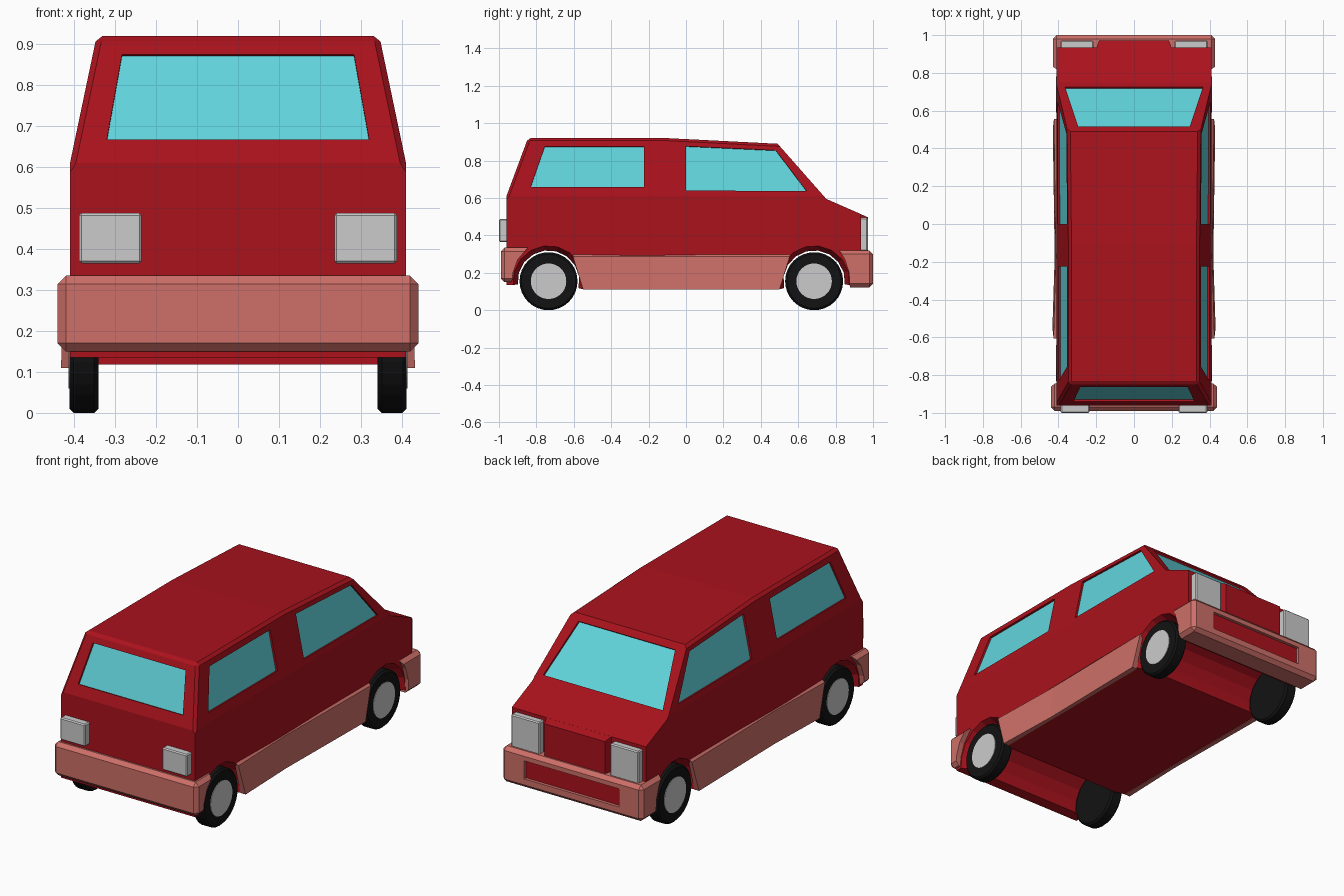
import bpy, bmesh
from math import sin, cos, radians, pi
from mathutils import Vector, Matrix

if "Cube" in bpy.data.objects:
    bpy.data.objects.remove(bpy.data.objects["Cube"])


def material(name, rgb):
    m = bpy.data.materials.new(name)
    m.diffuse_color = (*rgb, 1)
    m.use_nodes = True
    m.node_tree.nodes["Principled BSDF"].inputs["Base Color"].default_value = m.diffuse_color
    return m


RED = material("red_paint", (0.40, 0.006, 0.012))
PINK = material("pink_trim", (0.62, 0.16, 0.14))
GLASS = material("cyan_glass", (0.12, 0.66, 0.72))
BLACK = material("rubber", (0.006, 0.006, 0.006))


def finish(name, bm, mat=None, recalc=True):
    bmesh.ops.remove_doubles(bm, verts=bm.verts, dist=1e-5)
    if recalc:
        bmesh.ops.recalc_face_normals(bm, faces=bm.faces)
    me = bpy.data.meshes.new(name)
    bm.to_mesh(me)
    bm.free()
    ob = bpy.data.objects.new(name, me)
    bpy.context.collection.objects.link(ob)
    if mat:
        me.materials.append(mat)
    return ob


def loft(bm, rings, caps=True, skip=()):
    """Bridge closed rings of points; skip = indices of open strips."""
    rs = [[bm.verts.new(p) for p in r] for r in rings]
    n = len(rs[0])
    for a, b in zip(rs, rs[1:]):
        for i in range(n):
            if i not in skip:
                j = (i + 1) % n
                bm.faces.new((a[i], a[j], b[j], b[i]))
    if caps:
        bm.faces.new(rs[0][::-1])
        bm.faces.new(rs[-1])


def box(name, x0, x1, y0, y1, z0, z1, mat=None, bevel=0.0):
    bm = bmesh.new()
    loft(bm, [[(x, y, z) for x, y in ((x0, y0), (x1, y0), (x1, y1), (x0, y1))]
              for z in (z0, z1)])
    if bevel:
        bmesh.ops.bevel(bm, geom=bm.edges[:], offset=bevel, segments=1, affect='EDGES')
    return finish(name, bm, mat)


def cut(ob, cutter):
    cutter.hide_render = True
    cutter.hide_viewport = True
    cutter.display_type = 'WIRE'
    m = ob.modifiers.new("recess", 'BOOLEAN')
    m.operation = 'DIFFERENCE'
    m.solver = 'EXACT'
    m.object = cutter


WHEEL_Y = (-0.735, 0.685)
WHEEL_Z = 0.155


def arch(cy, r, a0, a1, n=9):
    return [(cy + r * cos(radians(a0 + (a1 - a0) * i / n)),
             WHEEL_Z + r * sin(radians(a0 + (a1 - a0) * i / n))) for i in range(n + 1)]


def lower_profile(r):
    return ([(-0.96, 0.135)] + arch(WHEEL_Y[0], r, 186, -13) + arch(WHEEL_Y[1], r, 193, -6)
            + [(0.935, 0.135), (0.935, 0.514), (0.75, 0.595), (0.737, 0.61), (-0.96, 0.61)])


def side_x(z):
    return 0.41 - (z - 0.61) * 0.21


# Body: lower shell with flared wheel arches, plus tapered cabin
bm = bmesh.new()
count = len(lower_profile(0.19))
loft(bm, [[(x, y, z) for y, z in lower_profile(r)]
          for x, r in ((-0.41, 0.19), (-0.35, 0.165), (0.35, 0.165), (0.41, 0.19))],
     skip=(count - 2,))
cabin = [(-0.96, 0.61), (0.737, 0.61), (0.49, 0.89), (-0.1, 0.92), (-0.845, 0.92)]
loft(bm, [[(s * side_x(z), y, z) for y, z in cabin] for s in (-1, 1)], skip=(0,))
# close the belt line: dissolve the intermediate points of the lower shell there
bmesh.ops.remove_doubles(bm, verts=bm.verts, dist=1e-5)
belt = [v for v in bm.verts if abs(v.co.z - 0.61) < 1e-4 and abs(v.co.x) < 0.4]
for v in belt:
    v.co.x = 0.41 if v.co.x > 0 else -0.41
bmesh.ops.remove_doubles(bm, verts=bm.verts, dist=1e-5)
edges = []
for e in bm.edges:
    a, b = (v.co for v in e.verts)
    roof = min(a.z, b.z) > 0.88 and (a.x * b.x > 0 or max(a.y, b.y) < -0.8)
    corner = max(a.y, b.y) < -0.83 and a.x * b.x > 0 and min(a.z, b.z) > 0.6
    if (roof or corner) and min(abs(a.x), abs(b.x)) > 0.3 and abs(a.z - b.z) + abs(a.y - b.y) + abs(a.x - b.x) > 0.05:
        edges.append(e)
bmesh.ops.bevel(bm, geom=edges, offset=0.014, segments=1, affect='EDGES')
body = finish("body", bm, RED)


# Windows: recessed glass panes
def window(name, pts, outward):
    pts = [Vector(p) for p in pts]
    n = (pts[1] - pts[0]).cross(pts[2] - pts[0]).normalized()
    if n.dot(Vector(outward)) < 0:
        pts.reverse()
        n = -n
    bm = bmesh.new()
    loft(bm, [[p + n * d for p in pts] for d in (-0.012, 0.02)])
    cut(body, finish(name + "_cutter", bm))
    bm = bmesh.new()
    bm.faces.new([bm.verts.new(p - n * 0.011) for p in pts])
    finish(name, bm, GLASS, recalc=False)


rear_side = [(-0.83, 0.66), (-0.225, 0.66), (-0.225, 0.875), (-0.755, 0.875)]
front_side = [(0, 0.64), (0.645, 0.637), (0.48, 0.855), (0, 0.877)]
for s, tag in ((-1, "left"), (1, "right")):
    for label, pts in (("rear", rear_side), ("front", front_side)):
        window(f"{label}_window_{tag}", [(s * side_x(z), y, z) for y, z in pts], (s, 0, 0))
for label, quad, y_at, out in (
        ("rear_window", ((0.32, 0.667), (0.283, 0.875)),
         lambda z: -0.96 + (z - 0.61) * 0.115 / 0.31, -1),
        ("windshield", ((0.365, 0.624), (0.295, 0.86)),
         lambda z: 0.737 - (z - 0.61) * 0.247 / 0.28, 1)):
    (xb, zb), (xt, zt) = quad
    window(label, [(x, y_at(z), z) for x, z in ((-xb, zb), (xb, zb), (xt, zt), (-xt, zt))],
           (0, out, 0))

# Nose panel between the headlights
bm = bmesh.new()
loft(bm, [[(-w, y, 0.3), (w, y, 0.3), (w, y, z), (-w, y, z)]
          for w, y, z in ((0.2, 0.93, 0.516), (0.185, 0.972, 0.497))])
finish("nose_panel", bm, RED)


# Bumpers: side profiles swept across, with bevelled edges
def bumper(name, profile, half):
    bm = bmesh.new()
    loft(bm, [[(x, y, z) for y, z in profile] for x in (-half, half)])
    outer = [e for e in bm.edges
             if max(abs(v.co.y) for v in e.verts) > 0.94]
    bmesh.ops.bevel(bm, geom=outer, offset=0.02, segments=1, affect='EDGES')
    return finish(name, bm, PINK)


bumper("rear_bumper", [(-0.99, 0.335), (-0.99, 0.15), (-0.93, 0.15), (-0.925, 0.2),
                       (-0.90, 0.27), (-0.845, 0.335)], 0.44)
front = bumper("front_bumper", [(1.0, 0.32), (1.0, 0.122), (0.876, 0.122), (0.872, 0.2),
                                (0.85, 0.27), (0.82, 0.32)], 0.43)
cut(front, box("grille_cutter", -0.29, 0.29, 0.98, 1.05, 0.175, 0.275))
box("bumper_grille", -0.29, 0.29, 0.97, 0.983, 0.175, 0.275, RED)

for s, tag in ((-1, "left"), (1, "right")):
    # Lamps
    x0, x1 = sorted((s * 0.235, s * 0.388))
    box("tail_light_" + tag, x0, x1, -1.0, -0.95, 0.365, 0.488, bevel=0.006)
    x0, x1 = sorted((s * 0.215, s * 0.39))
    box("headlight_" + tag, x0, x1, 0.92, 0.972, 0.315, 0.495, bevel=0.006)

    # Side skirt, pinched at the seam
    bm = bmesh.new()
    loft(bm, [[(s * 0.40, yt, 0.305), (s * (x - 0.006), yt, 0.288),
               (s * x, yb, 0.11), (s * 0.40, yb, 0.11)]
              for yt, yb, x in ((-0.605, -0.55, 0.432), (-0.175, -0.175, 0.42),
                                (0.555, 0.50, 0.43))])
    finish("side_skirt_" + tag, bm, PINK)

    # Wheels
    for cy, end in zip(WHEEL_Y, ("rear", "front")):
        for part, r, cx, w, mat in (("tire", 0.155, 0.376, 0.07, BLACK),
                                    ("hubcap", 0.095, 0.396, 0.036, None)):
            bm = bmesh.new()
            bmesh.ops.create_cone(
                bm, cap_ends=True, segments=32, radius1=r, radius2=r, depth=w,
                matrix=Matrix.Translation((s * cx, cy, WHEEL_Z)) @ Matrix.Rotation(pi / 2, 4, 'Y'))
            if mat:
                rim = [e for e in bm.edges if abs(e.verts[0].co.x - e.verts[1].co.x) < 0.01]
                bmesh.ops.bevel(bm, geom=rim, offset=0.01, segments=1, affect='EDGES')
            finish(f"{end}_{part}_{tag}", bm, mat)
